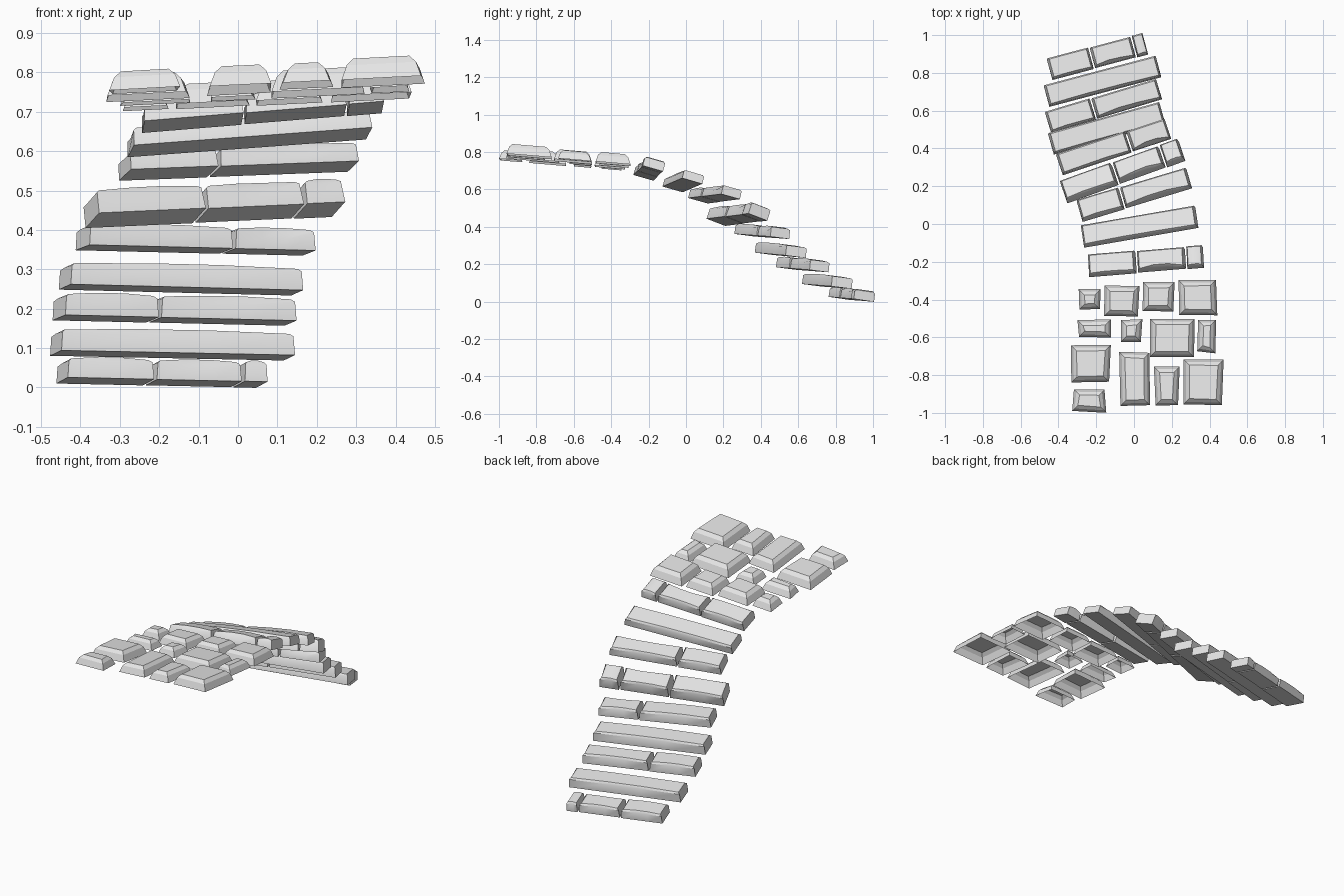
import bpy, bmesh, math, random
from mathutils import Vector

random.seed(4)
cube = bpy.data.objects.get("Cube")
if cube:
    bpy.data.objects.remove(cube, do_unlink=True)

stone = bpy.data.materials.new("grey_stone")
stone.use_nodes = True
GREY = (0.8, 0.8, 0.8, 1)
stone.diffuse_color = GREY
stone.node_tree.nodes["Principled BSDF"].inputs["Base Color"].default_value = GREY


def finish(name, bm, angle):
    bmesh.ops.recalc_face_normals(bm, faces=bm.faces)
    mesh = bpy.data.meshes.new(name)
    bm.to_mesh(mesh)
    bm.free()
    mesh.materials.append(stone)
    obj = bpy.data.objects.new(name, mesh)
    bpy.context.collection.objects.link(obj)
    bpy.ops.object.select_all(action='DESELECT')
    obj.select_set(True)
    bpy.context.view_layer.objects.active = obj
    bpy.ops.object.shade_smooth_by_angle(angle=math.radians(angle))
    return obj


def step_block(name, a, b, across, up, depth, height, chip):
    """Loft a block from a to b with worn upper edges and a chipped front edge."""
    along = (b - a).normalized()
    length = (b - a).length
    bm = bmesh.new()
    rings = []
    for t in (0, 0.35, 0.65, 1):
        end = t in (0, 1)
        wear = 0.008 + (0 if end else chip * random.uniform(0.3, 1))
        d, h = depth / 2, height / 2
        profile = [(-d, -h), (-d, h - wear * 1.5), (-d + wear, h),
                   (d - 0.008, h), (d, h - 0.012), (d, -h)]
        ring = []
        for y, z in profile:
            pull = 0
            if end and z > 0:
                pull = min(0.012, length * 0.1) * (1 if z == h else 0.3)
            s = t * length + (pull if t == 0 else -pull)
            # end tops dip a little to read as rounded corners
            dip = 0.005 if end and z == h else 0
            ring.append(bm.verts.new(a + along * s + across * y + up * (z - dip)))
        rings.append(ring)
    n = len(rings[0])
    for r, q in zip(rings, rings[1:]):
        for i in range(n):
            bm.faces.new((r[i], r[(i + 1) % n], q[(i + 1) % n], q[i]))
    bm.faces.new(rings[0])
    bm.faces.new(rings[-1])
    finish(name, bm, 40)


# Steps, lowest first: left end, right end, pitch, height, joints along the length
STEPS = [
    ((-.447, .820, .045), (.060, .955, .034), 8, .055, (.44, .88)),
    ((-.463, .678, .117), (.130, .835, .105), 7, .060, ()),
    ((-.455, .538, .207), (.133, .715, .193), 7, .060, (.41,)),
    ((-.440, .425, .285), (.150, .590, .270), 7, .060, ()),
    ((-.395, .315, .384), (.180, .505, .370), 7, .058, (.64,)),
    ((-.375, .170, .456), (.250, .395, .484), 20, .068, (.44, .84)),
    ((-.290, .070, .566), (.290, .245, .588), 15, .055, (.39,)),
    ((-.275, -.065, .625), (.330, .040, .670), 16, .052, ()),
    ((-.243, -.220, .688), (.365, -.170, .738), 16, .055, (.42, .85)),
]
DEPTH, GAP = 0.113, 0.004
for row, (left, right, pitch, height, joints) in enumerate(STEPS, 1):
    left, right = Vector(left), Vector(right)
    along = (right - left).normalized()
    flat = Vector((-along.y, along.x, 0)).normalized()
    p = math.radians(pitch)
    across = flat * math.cos(p) - Vector((0, 0, math.sin(p)))
    across = (across - along * across.dot(along)).normalized()
    up = along.cross(across)
    cuts = (0, *joints, 1)
    for i, (s, e) in enumerate(zip(cuts, cuts[1:])):
        a = left.lerp(right, s) + along * (GAP if i else 0)
        b = left.lerp(right, e) - along * (GAP if e < 1 else 0)
        step_block(f"step_{row}_block_{i + 1}", a, b, across, up,
                   DEPTH - (0.006 if i % 2 else 0), height,
                   0.014 if i % 2 else 0.004)


def paving_stone(name, x0, x1, y0, y1):
    """Tapered slab, open underneath, following the tilt of the landing."""
    bm = bmesh.new()
    corners = [(x0, y0), (x1, y0), (x1, y1), (x0, y1)]
    cx, cy = (x0 + x1) / 2, (y0 + y1) / 2
    height = 0.04 + 0.07 * min(x1 - x0, y1 - y0)
    skew = [(random.uniform(0, 0.012), random.uniform(0, 0.012)) for _ in corners]
    rings = []
    for inset, z in ((0, 0), (0.013, 0.68), (0.03, 1)):
        ring = []
        for (x, y), (sx, sy) in zip(corners, skew):
            x += math.copysign(inset + sx, cx - x)
            y += math.copysign(inset + sy, cy - y)
            base = 0.742 + 0.05 * x - 0.085 * (y + 0.65)
            ring.append(bm.verts.new((x, y, base + z * height)))
        rings.append(ring)
    for r, q in zip(rings, rings[1:]):
        for i in range(4):
            bm.faces.new((r[i], r[(i + 1) % 4], q[(i + 1) % 4], q[i]))
    bm.faces.new(rings[-1])
    finish(name, bm, 20)


# Landing of separate slabs
SLABS = [
    (-.30, -.17, -.46, -.34), (-.16, .03, -.49, -.32),
    (.04, .22, -.465, -.305), (.235, .445, -.49, -.295),
    (-.30, -.12, -.605, -.50), (-.08, .045, -.635, -.50),
    (.08, .325, -.715, -.50), (.33, .435, -.685, -.505),
    (-.335, -.12, -.84, -.64), (-.08, .085, -.965, -.67),
    (.105, .245, -.965, -.75), (.26, .475, -.965, -.715),
    (-.33, -.145, -1.0, -.87),
]
for i, slab in enumerate(SLABS, 1):
    paving_stone(f"paving_stone_{i}", *slab)
